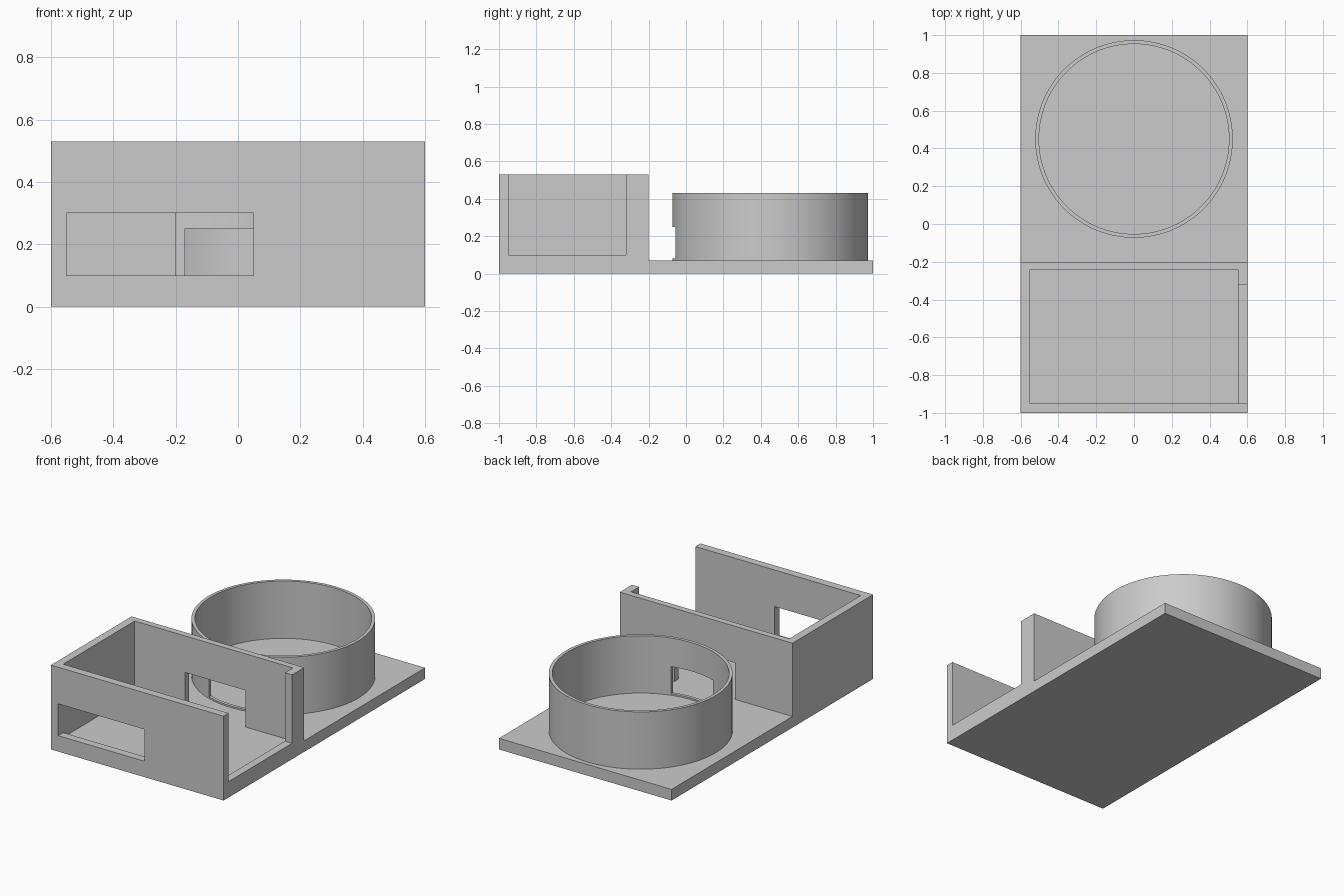
import bpy
import bmesh
import math
from mathutils import Vector

if "Cube" in bpy.data.objects:
    bpy.data.objects.remove(bpy.data.objects["Cube"], do_unlink=True)

GREY = (0.6, 0.6, 0.6, 1.0)
grey = bpy.data.materials.new("light grey plastic")
grey.use_nodes = True
grey.diffuse_color = GREY
grey.node_tree.nodes["Principled BSDF"].inputs["Base Color"].default_value = GREY


def make_object(name, bm):
    bmesh.ops.recalc_face_normals(bm, faces=bm.faces)
    mesh = bpy.data.meshes.new(name)
    bm.to_mesh(mesh)
    bm.free()
    mesh.materials.append(grey)
    obj = bpy.data.objects.new(name, mesh)
    bpy.context.collection.objects.link(obj)
    return obj


def block(name, low, high):
    bm = bmesh.new()
    bmesh.ops.create_cube(bm, size=1)
    low, high = Vector(low), Vector(high)
    bmesh.ops.scale(bm, vec=high - low, verts=bm.verts)
    bmesh.ops.translate(bm, vec=(low + high) / 2, verts=bm.verts)
    return make_object(name, bm)


def select_only(obj):
    bpy.ops.object.select_all(action="DESELECT")
    obj.select_set(True)
    bpy.context.view_layer.objects.active = obj


def cut(obj, name, low, high):
    cutter = block(name, low, high)
    cutter.hide_render = True
    mod = obj.modifiers.new(name, "BOOLEAN")
    mod.operation = "DIFFERENCE"
    mod.solver = "EXACT"
    mod.object = cutter
    select_only(obj)
    bpy.ops.object.modifier_apply(modifier=mod.name)
    bpy.data.objects.remove(cutter, do_unlink=True)


# Base plate and box: one stepped side profile extruded across the width
FLOOR, BOX_TOP = 0.07, 0.53
profile = [(-1, 0), (1, 0), (1, FLOOR), (-0.2, FLOOR), (-0.2, BOX_TOP), (-1, BOX_TOP)]
bm = bmesh.new()
side = bm.faces.new([bm.verts.new((-0.6, y, z)) for y, z in profile])
extruded = bmesh.ops.extrude_face_region(bm, geom=[side])["geom"]
bmesh.ops.translate(bm, vec=(1.2, 0, 0),
                    verts=[v for v in extruded if isinstance(v, bmesh.types.BMVert)])
body = make_object("base_and_box", bm)

# Box cavity, front window, rear window and open left side
cut(body, "cavity", (-0.55, -0.95, FLOOR), (0.55, -0.24, 0.7))
cut(body, "front_window", (-0.55, -1.1, 0.1), (0.05, -0.93, 0.3))
cut(body, "rear_window", (-0.2, -0.27, FLOOR), (0.22, -0.15, 0.3))
cut(body, "side_opening", (0.52, -0.95, 0.1), (0.7, -0.32, 0.7))

# Round holder: thin wall section spun around its axis
INNER, OUTER, CENTRE_Y = 0.503, 0.523, 0.45
bm = bmesh.new()
section = [(INNER, 0.06), (OUTER, 0.06), (OUTER, 0.43), (INNER, 0.43)]
verts = [bm.verts.new((r, CENTRE_Y, z)) for r, z in section]
edges = [bm.edges.new((verts[i], verts[i - 1])) for i in range(len(verts))]
bmesh.ops.spin(bm, geom=verts + edges, cent=(0, CENTRE_Y, 0), axis=(0, 0, 1),
               angle=math.tau, steps=128, use_merge=True)
bmesh.ops.remove_doubles(bm, verts=bm.verts, dist=0.0001)
ring = make_object("round_holder", bm)

# Cable opening facing the box
cut(ring, "ring_opening", (-0.17, -0.2, 0.08), (0.13, 0.1, 0.25))
select_only(ring)
bpy.ops.object.shade_smooth_by_angle(angle=math.radians(30))
